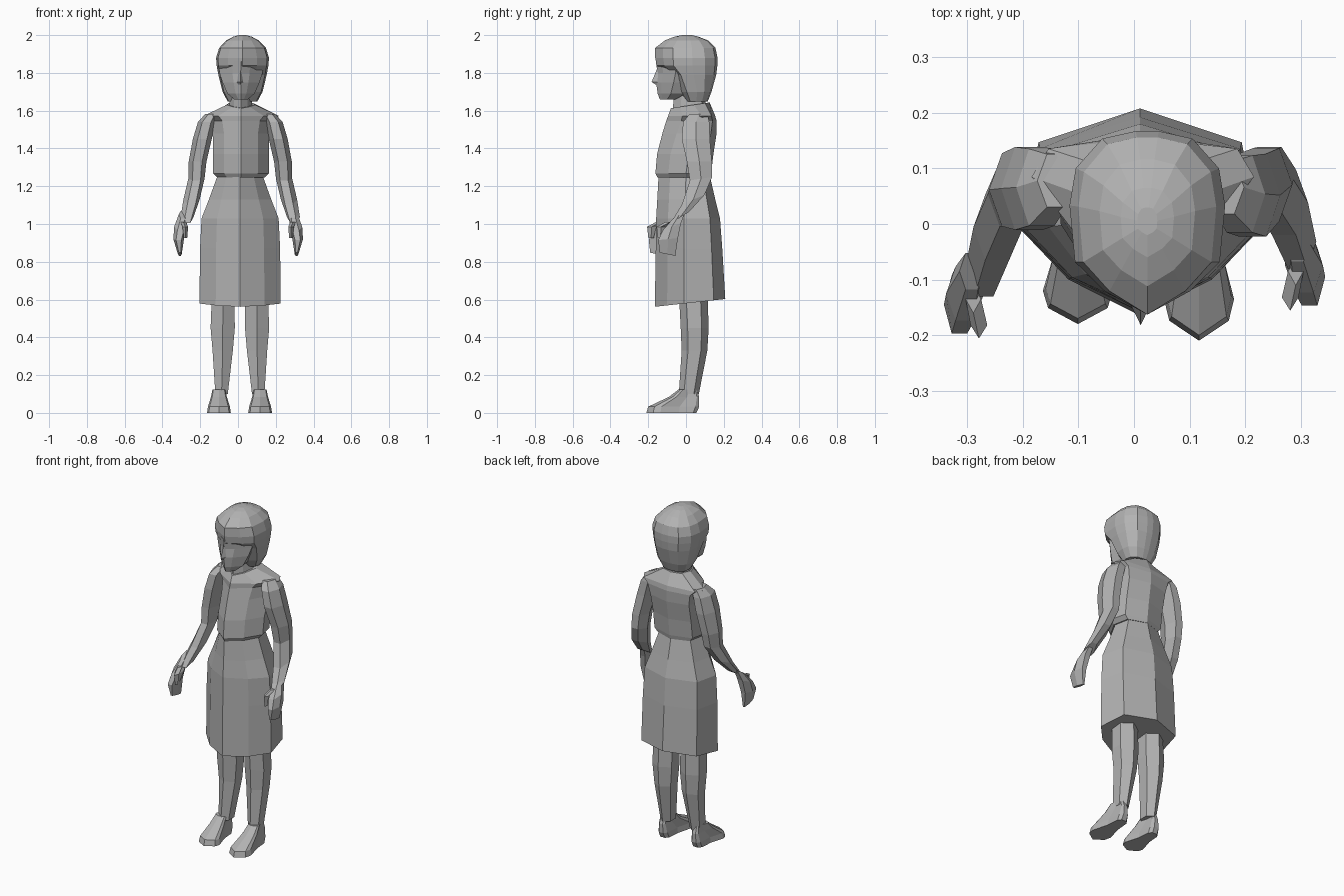
import bpy, bmesh, math
from mathutils import Vector

grey = bpy.data.materials.new("plain grey")
grey.diffuse_color = (0.45, 0.45, 0.45, 1)


def loft(name, rings):
    """Skin a list of equal-length point rings into one closed flat-shaded object."""
    bm = bmesh.new()
    vs = [[bm.verts.new(p) for p in r] for r in rings]
    n = len(vs[0])
    for a, b in zip(vs, vs[1:]):
        for i in range(n):
            j = (i + 1) % n
            bm.faces.new((a[i], a[j], b[j], b[i]))
    bm.faces.new(vs[0][::-1])
    bm.faces.new(vs[-1])
    bmesh.ops.recalc_face_normals(bm, faces=bm.faces[:])
    me = bpy.data.meshes.new(name)
    bm.to_mesh(me)
    bm.free()
    me.materials.append(grey)
    ob = bpy.data.objects.new(name, me)
    bpy.context.collection.objects.link(ob)
    return ob


def shell(name, half, rows, cx):
    """Mirrored half outline, scaled per row: z, half width, front, side, back, tilt."""
    rings = []
    mirror = [(-x, y) for x, y in reversed(half) if x > 0]
    for z, hw, yf, ys, yb, tilt in rows:
        ring = []
        for fx, fy in half + mirror:
            y = ys + fy * (yb - ys if fy > 0 else ys - yf)
            ring.append(Vector((cx + fx * hw, y, z + tilt * y)))
        rings.append(ring)
    return loft(name, rings)


def limb(name, rows, n=6, phase=0.0):
    """Tube of rings: x, y, z, x radius, y radius, tilt along y."""
    rings = []
    for x, y, z, rx, ry, tilt in rows:
        ring = []
        for i in range(n):
            a = 2 * math.pi * i / n + phase
            dy = ry * math.sin(a)
            ring.append(Vector((x + rx * math.cos(a), y + dy, z + tilt * dy)))
        rings.append(ring)
    return loft(name, rings)


# Clothes
body = [(0, -1), (.6, -.58), (1, 0), (.85, .72), (0, 1)]
shell("skirt", body, [
    (.580, .215, -.165, -.01, .208, .11),
    (.87, .212, -.16, -.01, .192, 0),
    (1.03, .204, -.158, -.01, .18, 0),
    (1.13, .165, -.152, -.005, .155, 0),
    (1.26, .118, -.145, 0, .125, 0)], .011)
shell("blouse", body, [
    (1.245, .125, -.15, 0, .13, 0),
    (1.268, .148, -.162, 0, .133, 0),
    (1.37, .148, -.153, .015, .145, 0),
    (1.48, .15, -.125, .055, .162, 0),
    (1.545, .165, -.105, .085, .162, 0),
    (1.572, .2, -.095, .085, .155, 0),
    (1.625, .075, -.08, .04, .125, .15)], .016)

# Neck and head
shell("neck", body, [
    (1.57, .065, -.075, .03, .11, 0),
    (1.70, .055, -.06, .03, .10, 0)], .015)
shell("face", [(0, -1), (.4, -.7), (1, 0), (.8, 1)], [
    (1.658, .034, -.138, -.1, -.06, 0),
    (1.69, .072, -.150, -.08, .0, 0),
    (1.75, .098, -.158, -.065, .02, 0),
    (1.80, .114, -.150, -.055, .02, 0),
    (1.86, .12, -.160, -.05, .02, 0)], .016)
shell("nose", [(0, -1), (1, 0), (.5, 1)], [
    (1.738, .012, -.160, -.145, -.12, 0),
    (1.752, .018, -.182, -.145, -.12, 0),
    (1.825, .006, -.152, -.14, -.12, 0)], .012)
shell("hair", [(0, -1), (.55, -.74), (.93, -.42), (1, .2), (.92, .6), (.58, .92), (.15, 1)], [
    (1.648, .078, .0, .04, .115, 0),
    (1.70, .106, -.045, .04, .135, 0),
    (1.79, .128, -.08, .01, .16, 0),
    (1.838, .137, -.155, .0, .166, 0),
    (1.88, .14, -.163, .0, .167, 0),
    (1.932, .124, -.163, .0, .156, 0),
    (1.972, .086, -.112, .0, .116, 0),
    (1.992, .048, -.06, .0, .065, 0),
    (2.0, .018, -.02, .0, .03, 0)], .024)

# Arms, hanging forward; the left swings further than the right
for side, s, cx, hx, up, low in (("left", -1, .016, -.004, .008, -.04),
                                 ("right", 1, .008, .006, -.004, .01)):
    def put(rows, c):
        out = []
        for x, y, z, rx, ry, t in rows:
            k = min(1, max(0, (1.45 - z) / .35))
            out.append((s * x + c, y + up + (low - up) * k, z, rx, ry, t))
        return out
    limb(side + "_sleeve", put([
        (.155, .07, 1.582, .035, .055, 0),
        (.182, .058, 1.54, .046, .08, 0),
        (.205, .056, 1.45, .05, .086, 0),
        (.23, .07, 1.33, .047, .076, 0),
        (.236, .075, 1.24, .043, .068, .15),
        (.262, .03, 1.13, .043, .068, .4),
        (.286, -.042, 1.035, .034, .056, .6)], cx))
    limb(side + "_hand", put([
        (.288, -.045, 1.05, .022, .038, .6),
        (.300, -.085, .985, .034, .056, .4),
        (.310, -.105, .92, .028, .06, .1),
        (.304, -.108, .84, .010, .048, -.2)], hx))
    limb(side + "_thumb", put([
        (.285, -.095, 1.01, .014, .025, 0),
        (.275, -.142, .985, .015, .024, 0),
        (.274, -.145, .925, .009, .014, 0)], hx), n=4)

# Legs and shoes
foot = [(0, -1), (.85, -.76), (1, -.5), (.6, .2), (.5, .85), (.25, 1)]
for side, s, cx, dy in (("left", -1, .005, .03), ("right", 1, .015, 0)):
    limb(side + "_leg", [
        (s * .083 + cx, .037, .66, .068, .076, 0),
        (s * .086 + cx, .046, .45, .074, .074, 0),
        (s * .086 + cx, .045, .33, .062, .068, 0),
        (s * .092 + cx, .015, .10, .038, .053, 0)], phase=math.pi / 6)
    shell(side + "_shoe", foot, [
        (.0, .063, -.21 + dy, -.06, .055, 0),
        (.033, .058, -.2 + dy, -.06, .07, 0),
        (.085, .042, -.09, -.01, .07, 0),
        (.125, .034, -.038, .01, .055, 0)], s * .105 + cx * .8)
